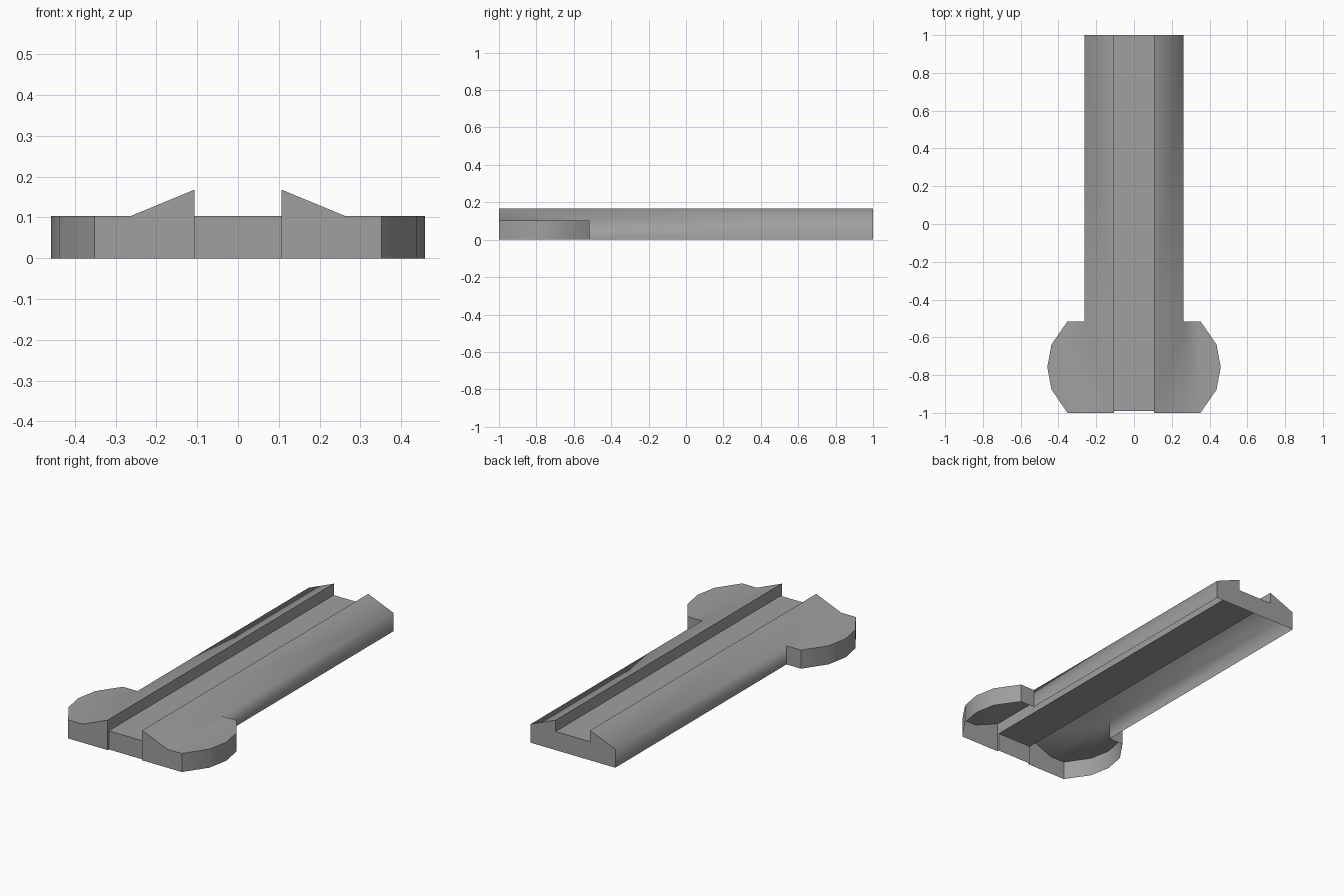
import bpy, bmesh, math

if "Cube" in bpy.data.objects:
    bpy.data.objects.remove(bpy.data.objects["Cube"], do_unlink=True)

# Key sizes
FRONT, BACK, STEP = -1.0, 1.0, -0.99     # ends of the rail, recessed slot end
LOBE_BACK = -0.515                       # where the lobes meet the rail
SLOT, RAIL, LOBE = 0.107, 0.262, 0.352   # half widths
DECK, RIDGE = 0.104, 0.168               # heights

grey = bpy.data.materials.new("plain_grey")
grey.use_nodes = True
colour = (0.35, 0.35, 0.35, 1)
grey.diffuse_color = colour
grey.node_tree.nodes["Principled BSDF"].inputs["Base Color"].default_value = colour

bm = bmesh.new()


def face(*points):
    return bm.faces.new([bm.verts.new(p) for p in points])


def wall(path):
    """Upright strip from the ground to the deck along a plan path."""
    for (ax, ay), (bx, by) in zip(path, path[1:]):
        face((ax, ay, 0), (bx, by, 0), (bx, by, DECK), (ax, ay, DECK))


def ridge_slope(y0, y1):
    face((SLOT, y0, RIDGE), (RAIL, y0, DECK), (RAIL, y1, DECK), (SLOT, y1, RIDGE))


# Slot floor, its recessed front end and the upright ridge side
floor = face((0, STEP, DECK), (SLOT, STEP, DECK), (SLOT, BACK, DECK), (0, BACK, DECK))
wall([(0, STEP), (SLOT, STEP), (SLOT, FRONT)])
face((SLOT, FRONT, DECK), (SLOT, STEP, DECK), (SLOT, BACK, DECK),
     (SLOT, BACK, RIDGE), (SLOT, FRONT, RIDGE))

# Sloped ridge top and outer rail wall
ridge_slope(FRONT, LOBE_BACK)
ridge_slope(LOBE_BACK, BACK)
wall([(RAIL, LOBE_BACK), (RAIL, BACK)])

# Rounded lobe: flat top and rim
curve = [(LOBE, FRONT), (0.437, -0.876), (0.459, -0.758), (0.437, -0.638), (LOBE, LOBE_BACK)]
rim = curve + [(RAIL, LOBE_BACK)]
face(*[(x, y, DECK) for x, y in [(RAIL, FRONT)] + rim])
wall(rim)

# Front and back end plates; the underside stays open
face((SLOT, FRONT, 0), (LOBE, FRONT, 0), (LOBE, FRONT, DECK), (RAIL, FRONT, DECK),
     (SLOT, FRONT, RIDGE), (SLOT, FRONT, DECK))
face((0, BACK, 0), (RAIL, BACK, 0), (RAIL, BACK, DECK), (SLOT, BACK, RIDGE),
     (SLOT, BACK, DECK), (0, BACK, DECK))

# Weld, face outward, and crease the corners where the rim leaves the flat walls
bmesh.ops.remove_doubles(bm, verts=bm.verts, dist=0.0005)
bmesh.ops.recalc_face_normals(bm, faces=bm.faces)
bm.normal_update()
if floor.normal.z < 0:
    bmesh.ops.reverse_faces(bm, faces=bm.faces)
for edge in bm.edges:
    if all(abs(v.co.x - LOBE) < 0.001 for v in edge.verts):
        edge.smooth = False

mesh = bpy.data.meshes.new("slotted_rail")
bm.to_mesh(mesh)
bm.free()
mesh.materials.append(grey)
rail = bpy.data.objects.new("slotted_rail", mesh)
bpy.context.collection.objects.link(rail)

bpy.context.view_layer.objects.active = rail
rail.select_set(True)
bpy.ops.object.shade_smooth_by_angle(angle=math.radians(75))

# Matching left and right halves
mirror = rail.modifiers.new("mirror", "MIRROR")
mirror.use_clip = True
mirror.merge_threshold = 0.0005
